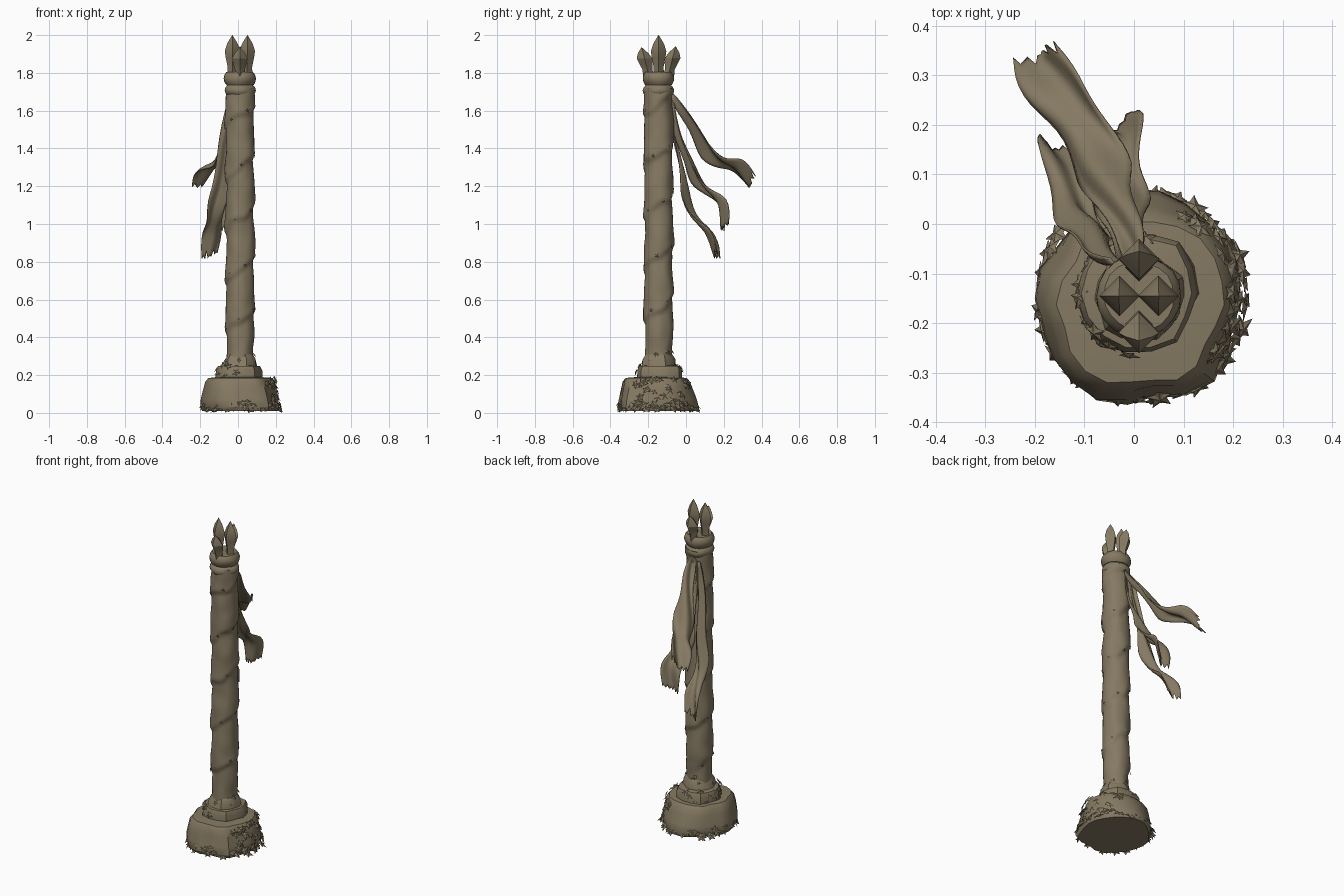
import bpy, bmesh, math, random
from mathutils import Vector, Matrix, noise

random.seed(4)
old = bpy.data.objects.get("Cube")
if old:
    bpy.data.objects.remove(old, do_unlink=True)

mat = bpy.data.materials.new("weathered_brown")
mat.use_nodes = True
colour = (0.235, 0.192, 0.122, 1)
mat.diffuse_color = colour
mat.node_tree.nodes["Principled BSDF"].inputs["Base Color"].default_value = colour

AXIS = Vector((0.01, -0.145, 0))


def finish(name, bm, smooth=40, recalc=True):
    if recalc:
        bmesh.ops.recalc_face_normals(bm, faces=bm.faces)
    mesh = bpy.data.meshes.new(name)
    bm.to_mesh(mesh)
    bm.free()
    mesh.materials.append(mat)
    obj = bpy.data.objects.new(name, mesh)
    bpy.context.collection.objects.link(obj)
    bpy.ops.object.select_all(action='DESELECT')
    obj.select_set(True)
    bpy.context.view_layer.objects.active = obj
    bpy.ops.object.shade_smooth_by_angle(angle=math.radians(smooth))
    return obj


def lathe(bm, profile, sides, centre, bump=lambda a, z: 0):
    """Rings of (z, radius); centre(z) gives the axis, bump adds relief."""
    rings = []
    for z, r in profile:
        ring = []
        for i in range(sides):
            a = math.tau * i / sides
            rr = max(r + bump(a, z), 0.001)
            ring.append(bm.verts.new(centre(z) + Vector((rr * math.cos(a), rr * math.sin(a), z))))
        rings.append(ring)
    for lo, hi in zip(rings, rings[1:]):
        for i in range(sides):
            j = (i + 1) % sides
            bm.faces.new((lo[i], lo[j], hi[j], hi[i]))
    bm.faces.new(rings[0][::-1])
    bm.faces.new(rings[-1])


def rough(a, z, scale, amount):
    return amount * noise.noise(Vector((math.cos(a), math.sin(a), z * 6)) * scale)


# Pole wound with a rising strip whose lower edge overlaps the turn below
def wrap(a, z):
    wobble = 0.14 * noise.noise(Vector((math.cos(a), math.sin(a), z * 3)))
    phase = (z / 0.27 - a / math.tau + wobble) % 1
    step = 0.013 * (1 - phase) if phase > 0.1 else 0.13 * phase
    fade = min(1, max(0, (z - 0.33) / 0.12))
    return step * fade + rough(a, z, 1.6, 0.006)


bm = bmesh.new()
lathe(bm, [(0.2 + 1.52 * i / 110, 0.07) for i in range(111)], 28, lambda z: AXIS, wrap)
finish("wrapped_pole", bm, 50)

# Collar of two rolled bands
bm = bmesh.new()
for z0, h, r in ((1.68, 0.055, 0.082), (1.735, 0.07, 0.085)):
    prof = [(z0 + h * i / 6, r - 0.014 * abs(i / 3 - 1) ** 2) for i in range(7)]
    lathe(bm, prof, 20, lambda z: AXIS, lambda a, z: rough(a, z, 1.5, 0.007))
finish("rolled_collar", bm, 50)

# Crown of four pointed buds
bm = bmesh.new()
for dx, dy, lean, top in ((-0.038, 0, 0.002, 2.0), (0.038, 0, 0.002, 2.0),
                          (0, -0.052, 0.038, 1.935), (0, 0.052, 0.038, 1.94)):
    out = Vector((dx, dy, 0)).normalized()

    def bud_axis(z, dx=dx, dy=dy, out=out, lean=lean, top=top):
        return AXIS + Vector((dx, dy, 0)) + out * lean * max(0, (z - 1.79) / (top - 1.79))
    s = (top - 1.79) / 0.21
    prof = [(1.78, 0.03), (1.79 + 0.04 * s, 0.026), (1.79 + 0.09 * s, 0.036),
            (1.79 + 0.125 * s, 0.041), (1.79 + 0.165 * s, 0.028), (top, 0.001)]
    lathe(bm, prof, 4, bud_axis)
finish("crown_buds", bm, 20)

# Stepped stone foot
bm = bmesh.new()
stone = lambda z: Vector((0.018, -0.148 - 0.08 * z, 0))
lathe(bm, [(0.01, 0.2), (0.03, 0.21), (0.075, 0.203), (0.13, 0.188), (0.165, 0.18),
           (0.185, 0.165), (0.19, 0.1)], 22, stone,
      lambda a, z: rough(a, z * 0.4, 1.7, 0.03))
finish("foot_stone", bm, 35)
bm = bmesh.new()
lathe(bm, [(0.17, 0.122), (0.225, 0.122), (0.247, 0.112), (0.255, 0.06)], 14,
      lambda z: Vector((0.008, -0.14, 0)), lambda a, z: rough(a, z * 0.4, 1.8, 0.02))
lathe(bm, [(0.24, 0.09), (0.285, 0.085), (0.31, 0.07)], 16, lambda z: AXIS,
      lambda a, z: rough(a, z, 2, 0.02))
finish("upper_step", bm, 35)


# Fallen pointed leaves heaped around the foot and the step
def leaf(bm, pos, size, out, tilt):
    normal = (out * math.cos(tilt) + Vector((0, 0, math.sin(tilt)))).normalized()
    rot = normal.to_track_quat('Z', 'Y').to_matrix() @ Matrix.Rotation(random.uniform(0, math.tau), 3, 'Z')
    hub = bm.verts.new(pos + normal * size * 0.25)
    rim = []
    for i in range(10):
        r = size * (random.uniform(0.85, 1.15) if i % 2 == 0 else 0.5)
        a = math.tau * i / 10
        p = pos + rot @ Vector((r * math.cos(a), r * math.sin(a), 0))
        p.z = max(p.z, 0)
        rim.append(bm.verts.new(p))
    for i in range(10):
        bm.faces.new((hub, rim[i], rim[(i + 1) % 10]))


def scatter(bm, count, radius, low, high, size, centre, start=0, sweep=math.tau):
    for i in range(count):
        a = start + sweep * (i + random.uniform(-0.4, 0.4)) / count
        z = random.uniform(low, high)
        out = Vector((math.cos(a), math.sin(a), 0))
        pos = centre + out * (radius - 0.15 * (z - low)) + Vector((0, 0, z))
        leaf(bm, pos, size * random.uniform(0.75, 1.2), out, random.uniform(0.2, 0.9))


bm = bmesh.new()
base = Vector((0.015, -0.148, 0))
scatter(bm, 46, 0.212, 0.015, 0.06, 0.027, base)
scatter(bm, 14, 0.2, 0.05, 0.09, 0.026, base, 3.1, 1.6)
scatter(bm, 22, 0.2, 0.06, 0.18, 0.027, base, -0.7, 1.9)
scatter(bm, 14, 0.125, 0.19, 0.26, 0.022, AXIS, 1.5, 3.2)
scatter(bm, 8, 0.085, 0.25, 0.33, 0.018, AXIS)
finish("leaf_litter", bm, 25, False)

# Frayed tabs lifting from the wrapped strip
bm = bmesh.new()
for i in range(26):
    z = 0.4 + 1.25 * i / 26
    a = math.tau * (z / 0.27 - 0.1)
    out = Vector((math.cos(a), math.sin(a), 0))
    leaf(bm, AXIS + out * 0.08 + Vector((0, 0, z)), random.uniform(0.009, 0.016), out, -0.2)
finish("frayed_tabs", bm, 25, False)


# Torn ribbons streaming backwards from the collar
def spline(points, t):
    f = min(t, 0.9999) * (len(points) - 1)
    i = int(f)
    u = f - i
    p = [Vector(points[min(max(k, 0), len(points) - 1)]) for k in range(i - 1, i + 3)]
    return 0.5 * (2 * p[1] + (p[2] - p[0]) * u + (2 * p[0] - 5 * p[1] + 4 * p[2] - p[3]) * u * u
                  + (3 * p[1] - p[0] - 3 * p[2] + p[3]) * u ** 3)


def ribbon(name, path, across, width, cols=10, rows=26):
    bm = bmesh.new()
    side = Vector(across).normalized()
    ends = [1 - random.uniform(0, 0.1) * (c % 2) for c in range(cols + 1)]
    grid = []
    for r in range(rows + 1):
        line = []
        for c in range(cols + 1):
            t = r / rows
            t *= 1 - (1 - ends[c]) * max(0, t * 4 - 3)
            v = c / cols - 0.5
            w = width * (0.22 + 0.78 * min(1, t * 2.2) ** 0.8) * (1 + 0.12 * math.sin(t * 17))
            along = spline(path, min(t + 0.02, 1)) - spline(path, max(t - 0.02, 0))
            face = along.normalized().cross(side).normalized()
            fold = 0.16 * w * math.cos(v * 6 + t * 7) + 0.008 * math.sin(t * 14)
            line.append(bm.verts.new(spline(path, t) + side * w * v + face * fold))
        grid.append(line)
    for a, b in zip(grid, grid[1:]):
        for c in range(cols):
            bm.faces.new((a[c], a[c + 1], b[c + 1], b[c]))
    obj = finish(name, bm, 60)
    solid = obj.modifiers.new("cloth_thickness", 'SOLIDIFY')
    solid.thickness = 0.005
    solid.offset = 0


ribbon("upper_ribbon", [(0.0, -0.075, 1.68), (-0.015, 0.0, 1.57), (-0.06, 0.085, 1.43),
                        (-0.1, 0.18, 1.34), (-0.15, 0.27, 1.29), (-0.2, 0.35, 1.22)],
       (0.75, 0.3, 0.5), 0.12)
ribbon("middle_ribbon", [(-0.01, -0.075, 1.67), (-0.01, -0.035, 1.45), (-0.025, 0.03, 1.29),
                         (-0.04, 0.11, 1.19), (-0.03, 0.18, 1.1), (-0.04, 0.21, 0.98)],
       (0.85, 0.2, 0.35), 0.11)
ribbon("lower_ribbon", [(-0.04, -0.075, 1.66), (-0.075, -0.05, 1.42), (-0.095, -0.01, 1.2),
                        (-0.12, 0.045, 1.05), (-0.14, 0.12, 0.94), (-0.15, 0.17, 0.83)],
       (0.9, -0.2, 0.3), 0.1)
